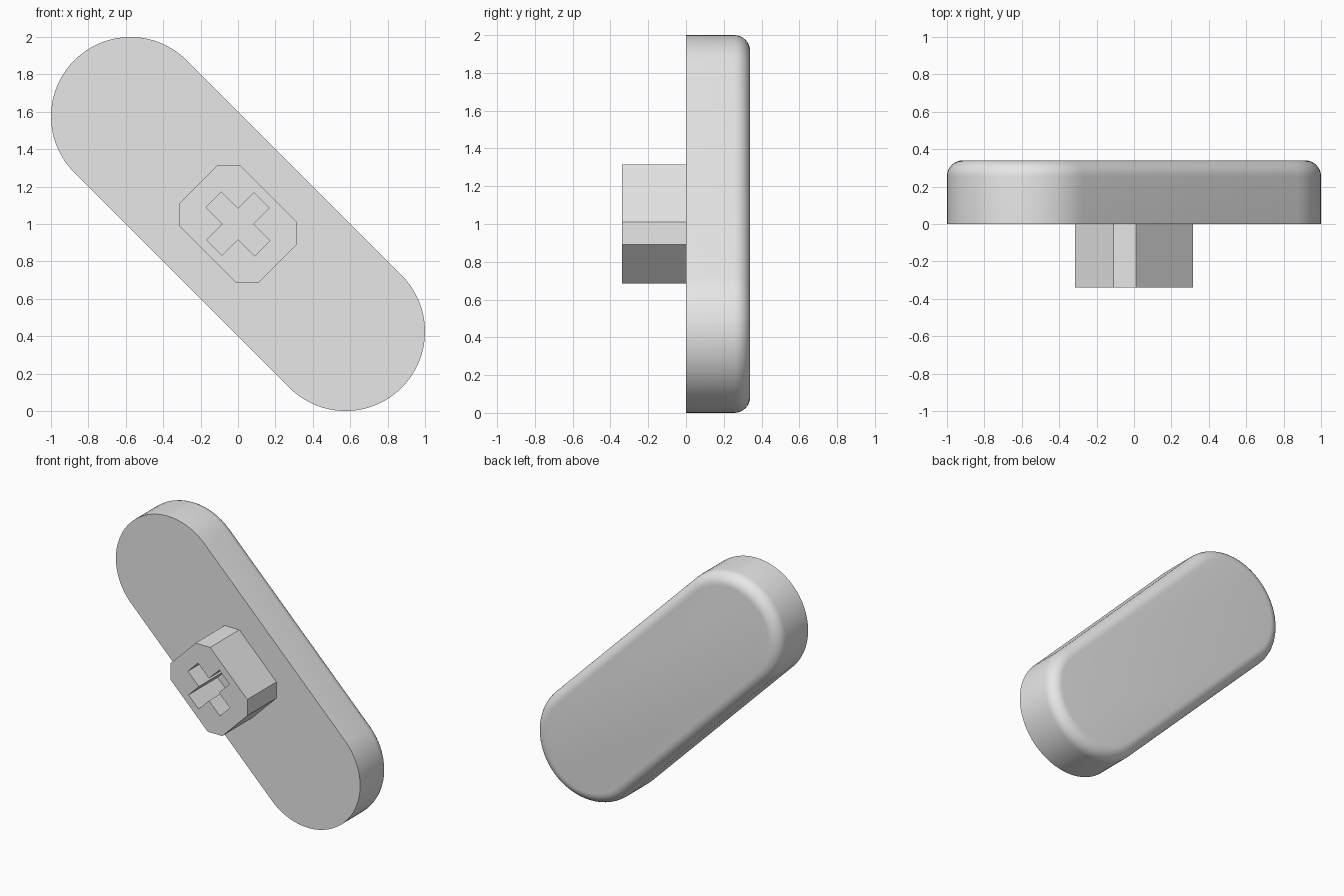
import bpy, bmesh
from math import sin, cos, pi, sqrt, radians
from mathutils import Matrix

if "Cube" in bpy.data.objects:
    bpy.data.objects.remove(bpy.data.objects["Cube"], do_unlink=True)

grey = bpy.data.materials.new("plain_grey")
grey.use_nodes = True
grey.diffuse_color = (0.8, 0.8, 0.8, 1)
grey.node_tree.nodes["Principled BSDF"].inputs["Base Color"].default_value = grey.diffuse_color

# Local frame: u down the diagonal, v across it, w towards the front
S = 1 / sqrt(2)
FRAME = Matrix(((S, S, 0, 0), (0, 0, -1, 0), (-S, S, 0, 1), (0, 0, 0, 1)))
DEPTH = 0.34


def finish(bm, name, smooth):
    bmesh.ops.transform(bm, matrix=FRAME, verts=bm.verts)
    bmesh.ops.recalc_face_normals(bm, faces=bm.faces)
    mesh = bpy.data.meshes.new(name)
    bm.to_mesh(mesh)
    bm.free()
    mesh.materials.append(grey)
    ob = bpy.data.objects.new(name, mesh)
    bpy.context.collection.objects.link(ob)
    if smooth:
        bpy.ops.object.select_all(action='DESELECT')
        ob.select_set(True)
        bpy.context.view_layer.objects.active = ob
        bpy.ops.object.shade_smooth_by_angle(angle=radians(35))
    return ob


def stadium(radius, half_length, steps=32):
    pts = []
    for side in (1, -1):
        for i in range(steps + 1):
            a = -pi / 2 + pi * i / steps
            pts.append((side * (half_length + radius * cos(a)), side * radius * sin(a)))
    return pts


# Rounded bar: flat front, filleted back edge
RADIUS, HALF, FILLET, STEPS = 0.425, 0.813, 0.085, 8
levels = [(0, 0)]
for i in range(STEPS + 1):
    a = pi / 2 * i / STEPS
    levels.append((FILLET * (1 - cos(a)), -(DEPTH - FILLET + FILLET * sin(a))))
bm = bmesh.new()
rings = [[bm.verts.new((u, v, w)) for u, v in stadium(RADIUS - inset, HALF)]
         for inset, w in levels]
for a, b in zip(rings, rings[1:]):
    for i in range(len(a)):
        j = (i + 1) % len(a)
        bm.faces.new((a[i], a[j], b[j], b[i]))
bm.faces.new(rings[0])
bm.faces.new(rings[-1])
finish(bm, "rounded_bar", True)


def quarters(corner):
    """Mirror one quadrant's points into a closed symmetric outline."""
    half = corner + [(-u, v) for u, v in reversed(corner)]
    return half + [(-u, -v) for u, v in half]


# Chamfered stem with a cross-shaped socket reaching the bar
outline = quarters([(0.30, 0.145), (0.215, 0.23)])
cross = quarters([(0.185, 0.058), (0.058, 0.058), (0.058, 0.178)])
bm = bmesh.new()
edges = []
for loop in (outline, cross):
    vs = [bm.verts.new((u, v, DEPTH)) for u, v in loop]
    edges += [bm.edges.new((vs[i - 1], vs[i])) for i in range(len(vs))]
bmesh.ops.triangle_fill(bm, edges=edges, use_beauty=True, normal=(0, 0, 1))
walls = bmesh.ops.extrude_edge_only(bm, edges=edges)
for v in walls["geom"]:
    if isinstance(v, bmesh.types.BMVert):
        v.co.z = 0
finish(bm, "socket_stem", False)
